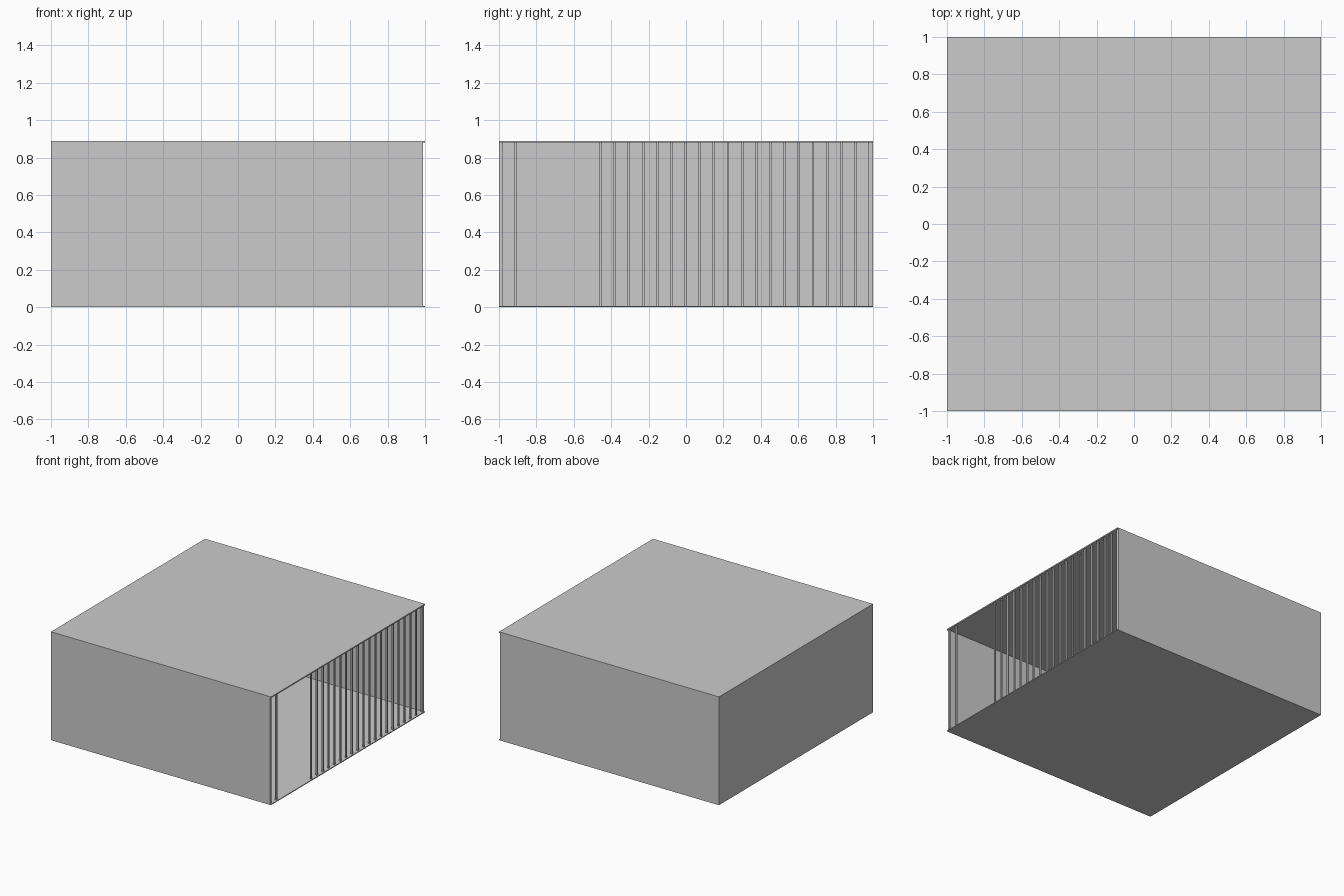
import bpy

if "Cube" in bpy.data.objects:
    bpy.data.objects.remove(bpy.data.objects["Cube"])

T = 0.01      # panel thickness
H = 0.89      # total height
F = 0.007     # floor thickness


def box(name, x, y, z):
    """Box from (min, max) ranges, one per axis."""
    bpy.ops.mesh.primitive_cube_add(size=1)
    o = bpy.context.object
    o.name = name
    o.location = [(r[0] + r[1]) / 2 for r in (x, y, z)]
    o.scale = [r[1] - r[0] for r in (x, y, z)]
    bpy.ops.object.transform_apply(location=True, rotation=False, scale=True)
    return o


# Floor and roof slabs
box("floor", (-1, 1), (-1, 1), (0, F))
box("roof", (-1, 1), (-1 + T, 1), (H - T, H))

# Three solid walls, the right side stays open
box("front_wall", (-1, 1 - T), (-1, -1 + T), (F, H))
box("back_wall", (-1, 1 - T), (1 - T, 1), (F, H - T))
box("left_wall", (-1, -1 + T), (-1 + T, 1 - T), (F, H - T))

# Roof edge closing the front right corner
box("roof_corner", (1 - T, 1), (-1, -1 + T), (H - T, H))

# Row of bars on the right side, with a doorway gap near the front
BAR = 0.013
STEP = 0.0757
for i in range(27):
    if 2 <= i <= 6:
        continue
    y = -0.9865 + i * STEP
    if i == 26:
        y = 0.983
    box(f"bar_{i:02d}", (0.977, 0.99), (y - BAR / 2, y + BAR / 2), (F, H - T))
